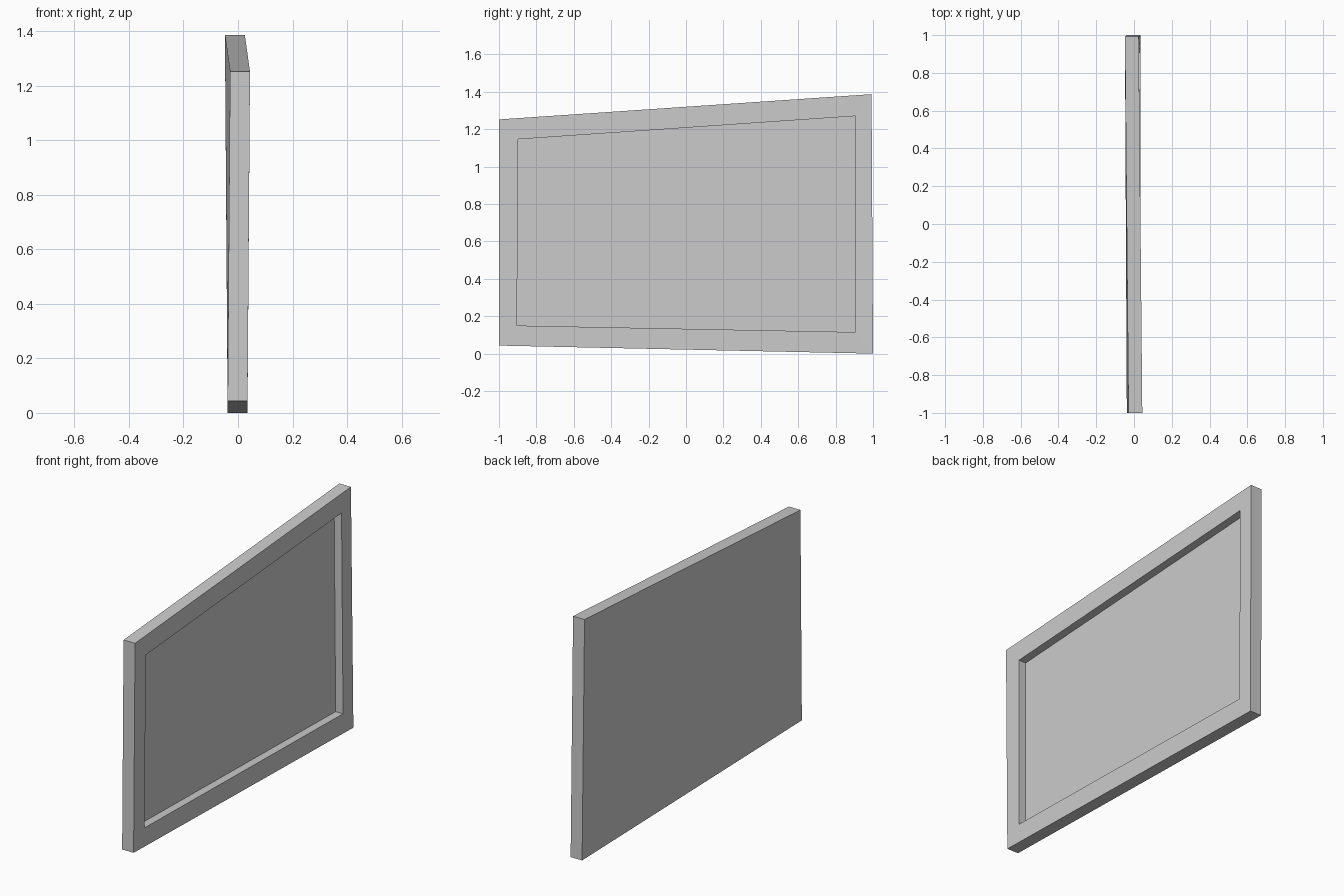
import bpy
import bmesh
from mathutils import Vector

cube = bpy.data.objects.get("Cube")
if cube:
    bpy.data.objects.remove(cube, do_unlink=True)

THICKNESS = 0.073
RECESS = 0.047

# Outline of the slightly twisted panel: (x of plain side, y, z)
outer = [(-0.038, -1.0, 0.043), (-0.038, 1.0, 0.0),
         (-0.048, 0.992, 1.387), (-0.029, -1.0, 1.252)]
# Outline of the recess: (y, z)
inner = [(-0.904, 0.15), (0.907, 0.115), (0.905, 1.27), (-0.897, 1.146)]


def plain_x(y, z):
    """Depth of the plain side, blended between the four corners."""
    u, v = (y + 1) / 2, z / 1.3
    low = outer[0][0] * (1 - u) + outer[1][0] * u
    high = outer[3][0] * (1 - u) + outer[2][0] * u
    return low * (1 - v) + high * v


bm = bmesh.new()


def ring(points, offset):
    return [bm.verts.new(Vector(p) + Vector((offset, 0, 0))) for p in points]


def bridge(a, b):
    for i in range(4):
        j = (i + 1) % 4
        bm.faces.new((a[i], a[j], b[j], b[i]))


# Nested outlines: plain side, rim edge, recess edge, recess floor
opening = [(plain_x(y, z), y, z) for y, z in inner]
rings = [ring(outer, 0), ring(outer, THICKNESS),
         ring(opening, THICKNESS), ring(opening, THICKNESS - RECESS)]
for a, b in zip(rings, rings[1:]):
    bridge(a, b)
bm.faces.new(rings[0])
bm.faces.new(rings[-1])
bmesh.ops.recalc_face_normals(bm, faces=bm.faces)

mesh = bpy.data.meshes.new("framed_panel")
bm.to_mesh(mesh)
bm.free()
panel = bpy.data.objects.new("framed_panel", mesh)
bpy.context.collection.objects.link(panel)

# Single plain grey
grey = bpy.data.materials.new("plain_grey")
grey.use_nodes = True
colour = (0.6, 0.6, 0.6, 1)
grey.diffuse_color = colour
grey.node_tree.nodes["Principled BSDF"].inputs["Base Color"].default_value = colour
mesh.materials.append(grey)
